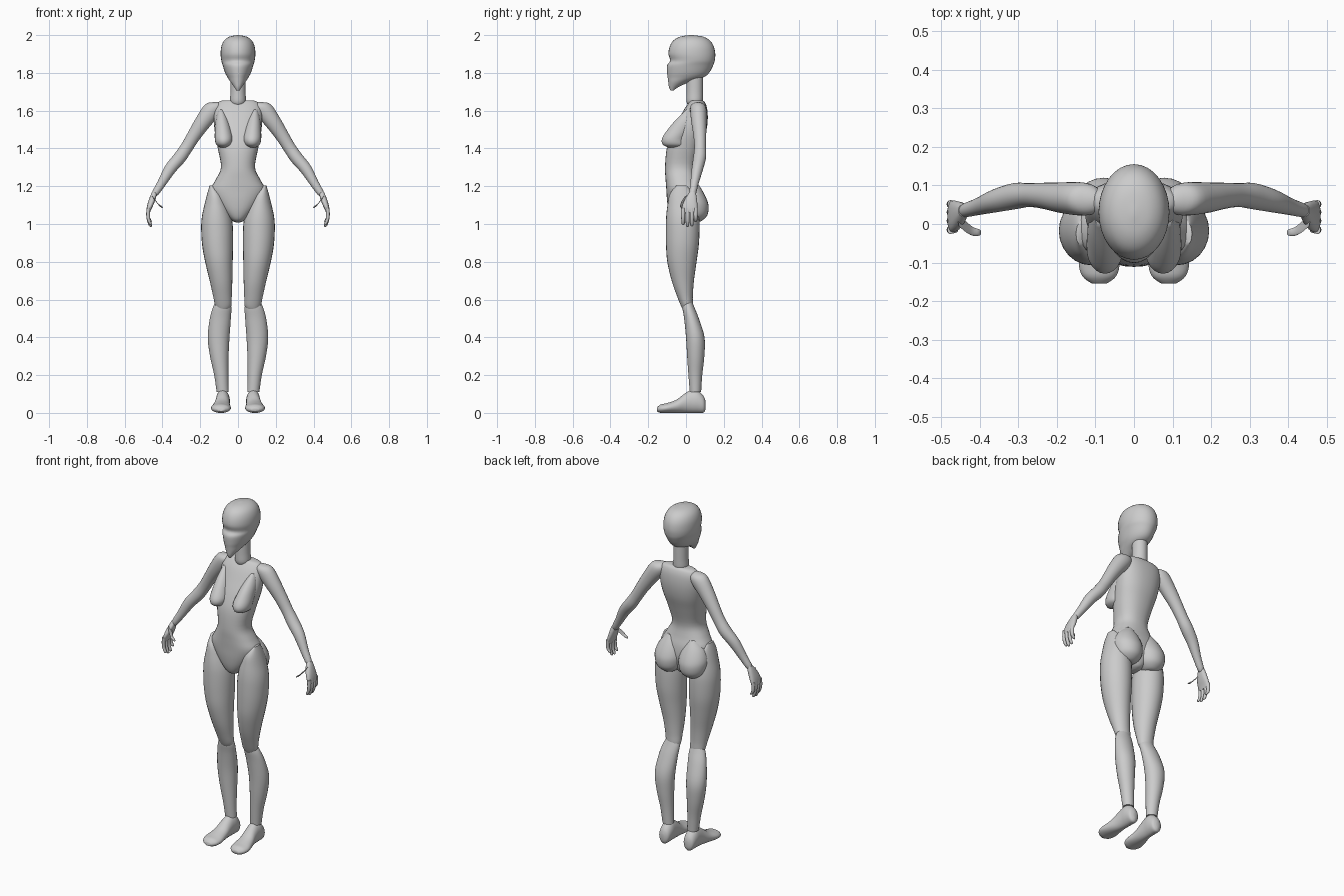
import bpy, bmesh, math
from mathutils import Vector


def catmull(a, b, c, d, t):
    """Smooth in-between section, component by component."""
    return [0.5 * (2 * q + (r - p) * t + (2 * p - 5 * q + 4 * r - s) * t * t
                   + (3 * q - p - 3 * r + s) * t ** 3) for p, q, r, s in zip(a, b, c, d)]


def loft(name, secs, u, v, mirror=False, sides=24, sq=2.0, steps=4):
    """Skin closed rounded sections (x, y, z, radius_u, radius_v)."""
    u, v = Vector(u).normalized(), Vector(v).normalized()
    pts = [secs[0]] + list(secs) + [secs[-1]]
    rows = []
    for i in range(len(secs) - 1):
        rows += [catmull(*pts[i:i + 4], k / steps) for k in range(steps)]
    rows.append(secs[-1])
    bm = bmesh.new()
    rings = []
    for x, y, z, ru, rv in rows:
        ring = []
        for k in range(sides):
            a = 2 * math.pi * k / sides
            c, s = math.cos(a), math.sin(a)
            p = Vector((x, y, z))
            p += u * max(ru, .002) * math.copysign(abs(c) ** (2 / sq), c)
            p += v * max(rv, .002) * math.copysign(abs(s) ** (2 / sq), s)
            p.z = max(p.z, 0)
            ring.append(bm.verts.new(p))
        rings.append(ring)
    for a, b in zip(rings, rings[1:]):
        for k in range(sides):
            j = (k + 1) % sides
            bm.faces.new((a[k], a[j], b[j], b[k]))
    bm.faces.new(rings[0])
    bm.faces.new(rings[-1])
    bmesh.ops.recalc_face_normals(bm, faces=bm.faces)
    me = bpy.data.meshes.new(name)
    bm.to_mesh(me)
    bm.free()
    ob = bpy.data.objects.new(name, me)
    bpy.context.collection.objects.link(ob)
    if mirror:
        ob.modifiers.new("mirror", 'MIRROR').use_mirror_merge = False
    bpy.context.view_layer.objects.active = ob
    bpy.ops.object.select_all(action='DESELECT')
    ob.select_set(True)
    bpy.ops.object.shade_smooth_by_angle(angle=math.radians(50))
    return ob


def upright(name, boxes, **kw):
    """Loft from horizontal extents (x0, x1, y_front, y_back, z)."""
    secs = [((a + b) / 2, (f + k) / 2, z, (b - a) / 2, (k - f) / 2) for a, b, f, k, z in boxes]
    return loft(name, secs, (1, 0, 0), (0, 1, 0), **kw)


def centred(name, rows, **kw):
    """Upright loft symmetric about x = 0: (half_width, y_front, y_back, z)."""
    return upright(name, [(-w, w, f, b, z) for w, f, b, z in rows], **kw)


# head with tapered face and brow dent
centred("head", [
    (.008, -.082, -.066, 1.706), (.020, -.09, -.04, 1.725), (.040, -.094, .02, 1.752),
    (.055, -.097, .09, 1.775), (.068, -.1, .122, 1.80), (.081, -.1, .144, 1.84),
    (.088, -.084, .152, 1.865), (.092, -.093, .155, 1.90), (.088, -.086, .147, 1.94),
    (.073, -.066, .126, 1.972), (.045, -.03, .09, 1.992), (.004, .02, .035, 2.0)], sides=32)

# neck
centred("neck", [(.02, .02, .07, 1.62), (.041, .003, .088, 1.645), (.04, .003, .09, 1.70),
                 (.04, .003, .09, 1.80)])

# torso down to the crotch
centred("torso", [
    (.075, .03, .085, 1.655), (.105, .018, .1, 1.645), (.125, -.008, .112, 1.61),
    (.128, -.04, .115, 1.55), (.122, -.075, .105, 1.48), (.107, -.102, .08, 1.40),
    (.09, -.111, .053, 1.30), (.118, -.108, .06, 1.235), (.145, -.104, .075, 1.18),
    (.12, -.1, .08, 1.12), (.075, -.09, .07, 1.06), (.035, -.07, .05, 1.02),
    (.01, -.03, .02, 1.008)], sides=32, sq=2.3)

# breasts
upright("breast", [
    (.075, .105, .0, .05, 1.605), (.05, .118, -.055, .05, 1.55), (.036, .122, -.097, .03, 1.50),
    (.028, .123, -.127, .0, 1.452), (.036, .115, -.122, .0, 1.42), (.06, .09, -.09, -.01, 1.404)],
    mirror=True)

# buttocks
upright("buttock", [
    (.05, .09, .0, .055, 1.225), (.012, .135, -.03, .085, 1.18), (-.004, .158, -.04, .11, 1.13),
    (-.004, .16, -.04, .12, 1.09), (.008, .148, -.03, .112, 1.045), (.04, .115, .0, .08, 1.015),
    (.07, .085, .02, .05, 1.01)], mirror=True)

# thighs, overlapping the shins at the knee
upright("thigh", [
    (.135, .15, -.05, .0, 1.205), (.085, .163, -.085, .04, 1.16), (.055, .178, -.098, .06, 1.10),
    (.035, .191, -.105, .07, 1.04), (.027, .195, -.107, .072, .98), (.026, .19, -.106, .068, .89),
    (.028, .174, -.099, .056, .80), (.03, .15, -.076, .042, .70), (.033, .132, -.048, .036, .62),
    (.036, .12, -.026, .035, .565), (.06, .1, -.012, .02, .54)], mirror=True)

# shins
upright("shin", [
    (.06, .105, -.015, .025, .61), (.036, .13, -.02, .042, .565), (.038, .149, -.01, .068, .50),
    (.045, .16, .0, .098, .40), (.05, .148, .006, .097, .30), (.051, .126, .013, .086, .20),
    (.049, .113, .02, .08, .11)], mirror=True)

# feet, lofted from heel to toe
loft("foot", [
    (.08, .104, .04, .01, .02), (.08, .093, .045, .03, .044), (.08, .06, .06, .037, .06),
    (.081, .025, .06, .037, .06), (.083, -.01, .05, .039, .05), (.087, -.05, .035, .045, .035),
    (.09, -.10, .026, .053, .026), (.09, -.135, .022, .044, .022), (.09, -.154, .018, .02, .01)],
    (1, 0, 0), (0, 0, 1), mirror=True)

# arms, lofted from shoulder to wrist
loft("arm", [
    (.085, .06, 1.64, .012, .01), (.105, .062, 1.628, .034, .03), (.135, .065, 1.605, .043, .048),
    (.185, .068, 1.54, .04, .043), (.232, .073, 1.47, .034, .036), (.272, .075, 1.405, .031, .033),
    (.31, .072, 1.35, .034, .034), (.36, .06, 1.29, .03, .031), (.405, .045, 1.215, .022, .023),
    (.437, .036, 1.165, .018, .018), (.447, .034, 1.15, .01, .01)],
    (0, 1, 0), (.82, 0, .57), mirror=True)

# palms
upright("palm", [
    (.43, .455, .02, .05, 1.17), (.433, .466, .002, .056, 1.145), (.444, .478, -.016, .06, 1.11),
    (.458, .484, -.022, .061, 1.08), (.466, .483, -.018, .058, 1.06)], mirror=True, sides=16, sq=2.5)

# four fingers per hand, then the thumb
for y, tip in ((-.015, .995), (.008, .985), (.031, .988), (.051, 1.01)):
    loft("finger", [
        (.474, y, 1.085, .011, .01), (.476, y, 1.05, .011, .01), (.473, y, (tip + 1.05) / 2, .01, .009),
        (.464, y, tip + .006, .008, .008), (.462, y, tip, .003, .003)],
        (0, 1, 0), (1, 0, 0), mirror=True, sides=12, steps=3)
loft("thumb", [
    (.45, .005, 1.14, .014, .012), (.43, -.012, 1.115, .013, .012), (.415, -.02, 1.098, .011, .01),
    (.401, -.022, 1.09, .008, .007), (.398, -.022, 1.088, .003, .003)],
    (0, 1, 0), (.5, 0, .87), mirror=True, sides=12, steps=3)
